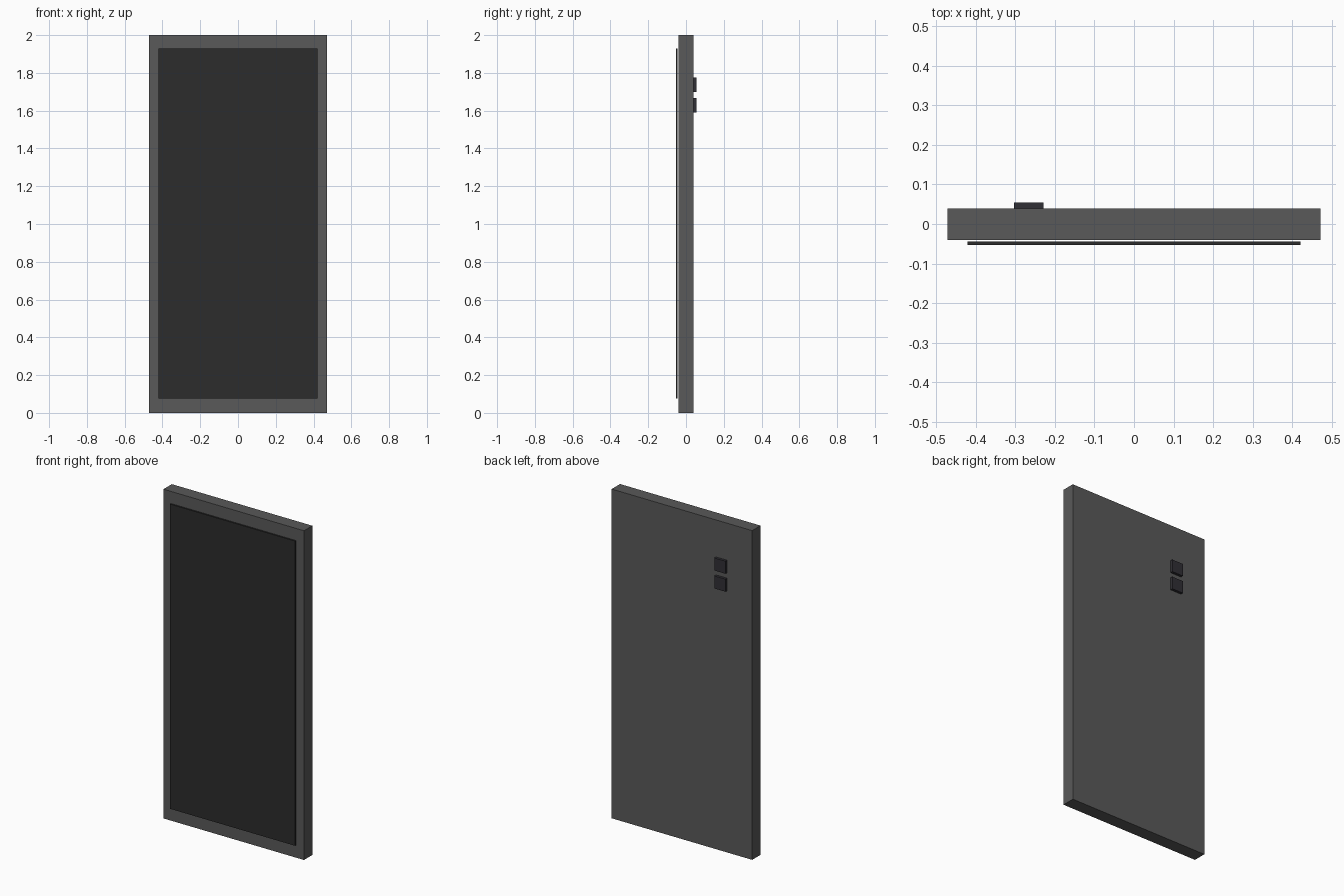
import bpy

if "Cube" in bpy.data.objects:
    bpy.data.objects.remove(bpy.data.objects["Cube"])


def material(name, colour):
    mat = bpy.data.materials.new(name)
    mat.diffuse_color = (*colour, 1)
    mat.use_nodes = True
    mat.node_tree.nodes["Principled BSDF"].inputs["Base Color"].default_value = mat.diffuse_color
    return mat


def box(name, x, y, z, mat):
    """Flat-faced box from (min, max) ranges on each axis."""
    ranges = (x, y, z)
    bpy.ops.mesh.primitive_cube_add(size=1, location=[(a + b) / 2 for a, b in ranges])
    obj = bpy.context.object
    obj.name = name
    obj.scale = [b - a for a, b in ranges]
    bpy.ops.object.transform_apply(location=False, rotation=False, scale=True)
    obj.data.materials.append(mat)
    return obj


case_grey = material("case_grey", (0.10, 0.10, 0.10))
screen_black = material("screen_black", (0.025, 0.025, 0.025))
lens_black = material("lens_black", (0.03, 0.028, 0.035))

# Slab body
box("body", (-0.472, 0.472), (-0.041, 0.039), (0, 2), case_grey)

# Thin display panel, floating just in front of the body
box("screen", (-0.421, 0.421), (-0.053, -0.044), (0.077, 1.928), screen_black)

# Two square camera lenses on the back
for i, z in enumerate((1.59, 1.699)):
    box(f"camera_lens_{i + 1}", (-0.304, -0.229), (0.037, 0.055), (z, z + 0.076), lens_black)
